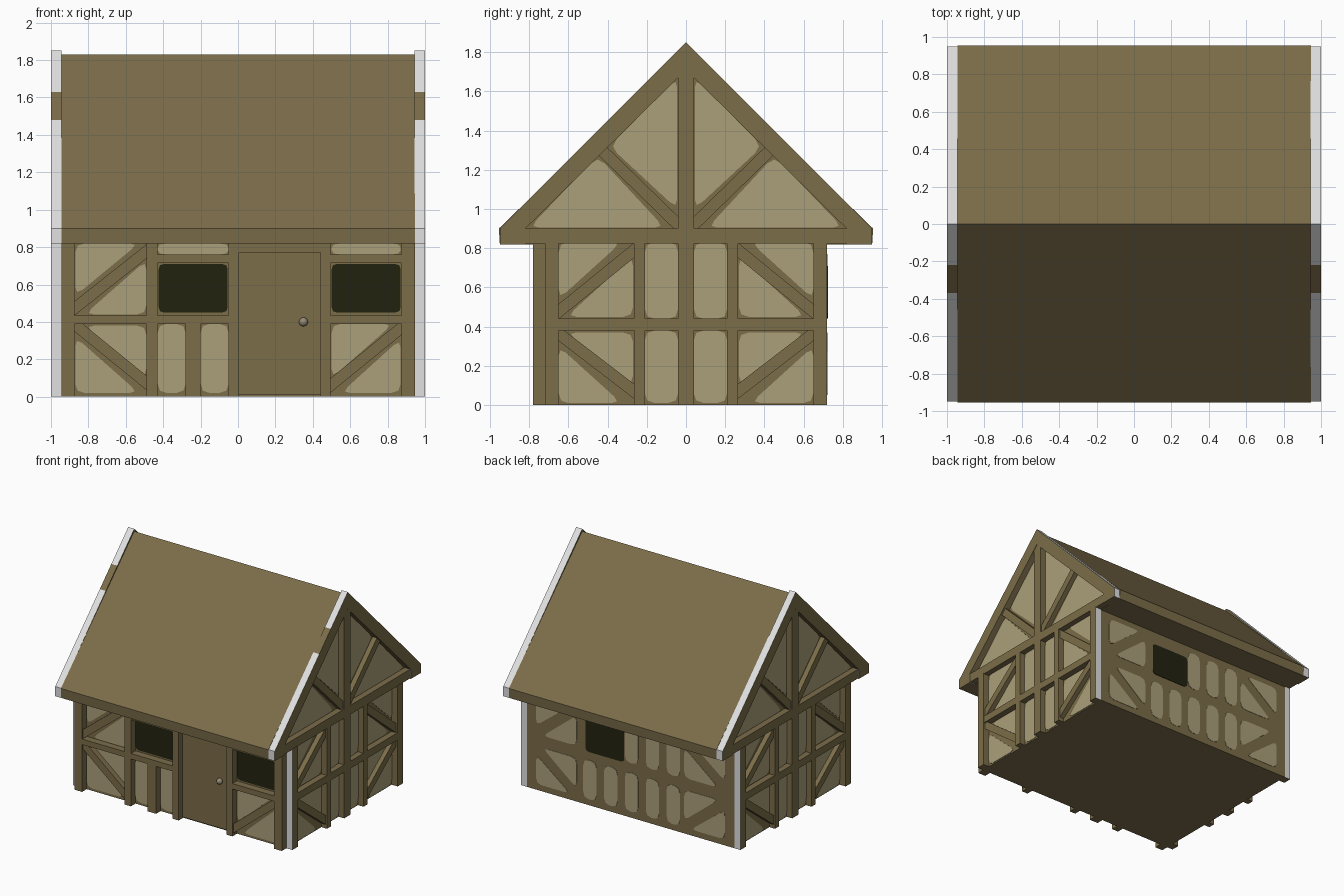
import bpy, bmesh, math
from mathutils import Vector

if "Cube" in bpy.data.objects:
    bpy.data.objects.remove(bpy.data.objects["Cube"])


def material(name, rgb):
    m = bpy.data.materials.new(name)
    m.diffuse_color = (*rgb, 1)
    m.use_nodes = True
    m.node_tree.nodes["Principled BSDF"].inputs["Base Color"].default_value = m.diffuse_color
    return m


WOOD = material("brown timber", (0.2, 0.153, 0.068))
PLASTER = material("tan plaster", (0.41, 0.35, 0.195))
GREY = material("pale grey edge", (0.75, 0.75, 0.75))
DARK = material("dark window", (0.016, 0.016, 0.005))
BRASS = material("knob", (0.3, 0.26, 0.18))


def prisms(name, polys, axis, a, b, mats, rule=None):
    """Extrude 2D outlines along x (outline is y,z) or y (outline is x,z)."""
    bm = bmesh.new()
    for pts in polys:
        def place(p, d):
            return (d, p[0], p[1]) if axis == 'x' else (p[0], d, p[1])
        lo = [bm.verts.new(place(p, a)) for p in pts]
        hi = [bm.verts.new(place(p, b)) for p in pts]
        bm.faces.new(lo)
        bm.faces.new(hi)
        n = len(pts)
        for i in range(n):
            j = (i + 1) % n
            bm.faces.new((lo[i], lo[j], hi[j], hi[i]))
    bmesh.ops.recalc_face_normals(bm, faces=bm.faces)
    bm.normal_update()
    if rule:
        for f in bm.faces:
            f.material_index = rule(f.normal, f.calc_center_median())
    me = bpy.data.meshes.new(name)
    bm.to_mesh(me)
    bm.free()
    for m in mats:
        me.materials.append(m)
    ob = bpy.data.objects.new(name, me)
    bpy.context.collection.objects.link(ob)
    return ob


def rect(u0, u1, v0, v1):
    return [(u0, v0), (u1, v0), (u1, v1), (u0, v1)]


def strut(u0, v0, u1, v1, w=0.06):
    d = Vector((u1 - u0, v1 - v0)).normalized() * w / 2
    return [(u0 + d.y, v0 - d.x), (u1 + d.y, v1 - d.x),
            (u1 - d.y, v1 + d.x), (u0 - d.y, v0 + d.x)]


def rounded(pts, r=0.05):
    out = []
    for i, p in enumerate(pts):
        p, a, b = Vector(p), Vector(pts[i - 1]), Vector(pts[(i + 1) % len(pts)])
        pa = p + (a - p).normalized() * min(r, 0.4 * (a - p).length)
        pb = p + (b - p).normalized() * min(r, 0.4 * (b - p).length)
        out += [pa, pa / 4 + p / 2 + pb / 4, pb]
    return [tuple(p) for p in out]


def mirror(polys):
    return polys + [[(-u, v) for u, v in p] for p in polys]


# wall block and solid roof
prisms("walls", [rect(-0.945, 0.945, 0, 0.83)], 'y', -0.72, 0.72, [WOOD])
prisms("roof", [[(-0.95, 0.82), (-0.955, 0.9), (0, 1.83), (0.955, 0.9), (0.95, 0.82)]],
       'x', -0.945, 0.945, [WOOD])

# gable ends: plaster panels, posts, braces, barge boards
gable_panels = mirror([
    [(0.045, 1.0), (0.045, 1.67), (0.39, 1.32)],
    [(0.11, 0.905), (0.8, 0.905), (0.45, 1.27)],
    rect(0.04, 0.21, 0.44, 0.83), rect(0.04, 0.21, 0.01, 0.38),
    [(0.27, 0.45), (0.61, 0.45), (0.27, 0.76)],
    [(0.33, 0.83), (0.65, 0.83), (0.65, 0.54)],
    [(0.27, 0.37), (0.61, 0.37), (0.27, 0.1)],
    [(0.33, 0.01), (0.65, 0.01), (0.65, 0.3)]])
gable_posts = mirror([rect(0.21, 0.265, 0, 0.86)]) + [
    rect(-0.04, 0.04, 0, 1.76), rect(-0.66, 0.66, 0.38, 0.44),
    rect(-0.83, 0.83, 0.825, 0.9)]
gable_braces = mirror([strut(0.03, 0.91, 0.44, 1.31), strut(0.24, 0.81, 0.67, 0.46),
                       strut(0.24, 0.05, 0.67, 0.38)])
slope = 0.95 / 0.95


def on_rake(y):
    return (y, 1.85 - 0.95 * abs(y) / 0.95)


barge = [(-0.95, 0.82), on_rake(-0.95), on_rake(-0.37), on_rake(-0.22), (0, 1.85),
         on_rake(0.95), (0.95, 0.82), (0.82, 0.82), (0.82, 0.9), (0, 1.71),
         (-0.82, 0.9), (-0.82, 0.82)]


def barge_colour(n, c):
    if abs(n.x) > 0.5 or n.z < -0.3:
        return 0
    if n.z > 0.3 and -0.36 < c.y < -0.23:
        return 0
    return 1


for side, s in (("right", 1), ("left", -1)):
    w = 0.945 * s
    prisms(side + "_gable_plaster", [rounded(p) for p in gable_panels], 'x', w - 0.01 * s,
           w + 0.004 * s, [PLASTER])
    prisms(side + "_gable_posts", gable_posts, 'x', w - 0.01 * s, 0.996 * s, [WOOD])
    prisms(side + "_gable_braces", gable_braces, 'x', w - 0.01 * s, 0.985 * s, [WOOD])
    prisms(side + "_corner_posts", mirror([rect(0.65, 0.72, 0, 0.83)]), 'x', w, s,
           [WOOD, GREY], lambda n, c: int(n.y * c.y > 0.3))
    prisms(side + "_barge_board", [barge], 'x', w, s, [WOOD, GREY], barge_colour)

# front: plaster panels, timbers, windows, door
front_panels = [
    [(-0.87, 0.82), (-0.87, 0.54), (-0.53, 0.82)],
    [(-0.82, 0.44), (-0.49, 0.44), (-0.49, 0.73)],
    [(-0.82, 0.38), (-0.49, 0.38), (-0.49, 0.1)],
    [(-0.87, 0.02), (-0.87, 0.32), (-0.53, 0.02)],
    rect(-0.43, -0.28, 0.02, 0.39), rect(-0.2, -0.05, 0.02, 0.39),
    rect(-0.43, -0.05, 0.76, 0.82), rect(0.5, 0.87, 0.76, 0.82),
    [(0.5, 0.1), (0.5, 0.39), (0.83, 0.39)],
    [(0.55, 0.02), (0.87, 0.02), (0.87, 0.31)]]
prisms("front_plaster", [rounded(p) for p in front_panels], 'y', -0.724, -0.71, [PLASTER])
front_timbers = [
    rect(-0.945, -0.875, 0, 0.83), rect(0.875, 0.945, 0, 0.83),
    rect(-0.49, -0.43, 0, 0.83), rect(-0.28, -0.2, 0, 0.4),
    rect(-0.05, 0.005, 0, 0.83), rect(0.44, 0.495, 0, 0.83),
    rect(-0.88, -0.04, 0.39, 0.435), rect(0.48, 0.88, 0.39, 0.435),
    rect(-0.44, -0.04, 0.715, 0.76), rect(0.48, 0.88, 0.715, 0.76),
    rect(-0.04, 0.48, 0.77, 0.83)]
prisms("front_timbers", front_timbers, 'y', -0.78, -0.71, [WOOD])
front_braces = [strut(-0.89, 0.46, -0.46, 0.8), strut(-0.89, 0.4, -0.46, 0.05),
                strut(0.47, 0.04, 0.9, 0.39)]
prisms("front_braces", front_braces, 'y', -0.768, -0.71, [WOOD])
prisms("front_windows", [rounded(rect(-0.425, -0.055, 0.45, 0.71), 0.03),
                         rounded(rect(0.5, 0.87, 0.45, 0.71), 0.03)],
       'y', -0.727, -0.71, [DARK])
prisms("door", [rect(0.005, 0.44, 0.01, 0.77)], 'y', -0.73, -0.71, [WOOD])
bpy.ops.mesh.primitive_uv_sphere_add(segments=12, ring_count=8, radius=0.024,
                                     location=(0.35, -0.74, 0.4))
knob = bpy.context.object
knob.name = "door_knob"
knob.data.materials.append(BRASS)
bpy.ops.object.shade_smooth()

# back: flat wall with painted panels and one window
back_panels = mirror([
    [(0.86, 0.77), (0.86, 0.53), (0.55, 0.77)],
    [(0.8, 0.46), (0.49, 0.46), (0.49, 0.71)],
    [(0.8, 0.36), (0.49, 0.36), (0.49, 0.11)],
    [(0.86, 0.05), (0.86, 0.29), (0.55, 0.05)]])
for i in range(5):
    x = 0.37 - 0.19 * i
    back_panels.append(rect(x - 0.06, x + 0.06, 0.05, 0.37))
    if i > 1:
        back_panels.append(rect(x - 0.06, x + 0.06, 0.45, 0.77))
prisms("back_plaster", [rounded(p) for p in back_panels], 'y', 0.71, 0.723, [PLASTER])
prisms("back_window", [rounded(rect(0.06, 0.41, 0.44, 0.71), 0.03)], 'y', 0.71, 0.724, [DARK])
